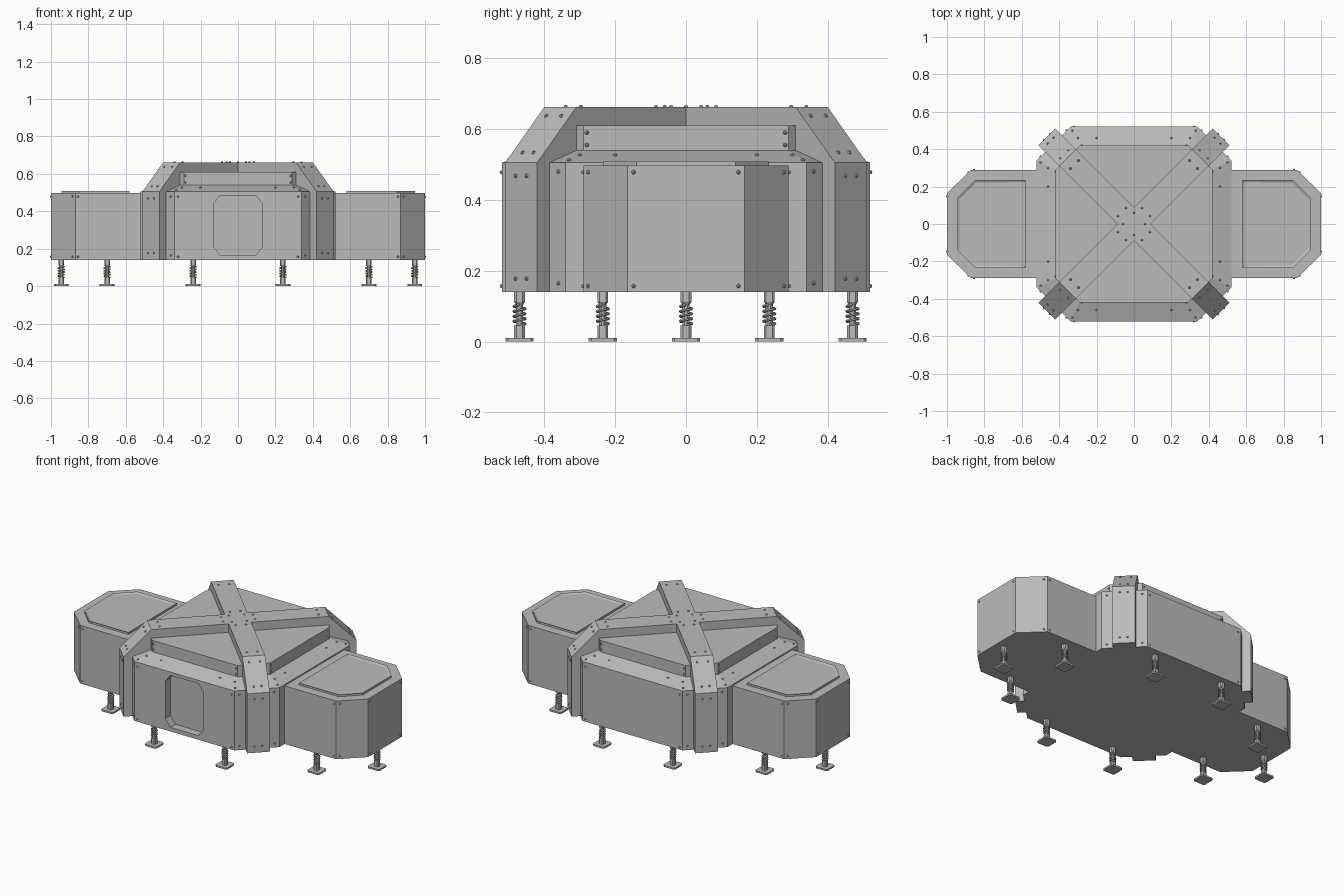
import bpy, bmesh, math
from mathutils import Matrix, Vector

cube = bpy.data.objects.get("Cube")
if cube:
    bpy.data.objects.remove(cube, do_unlink=True)

grey = bpy.data.materials.new("plain_grey")
grey.use_nodes = True
GREY = (0.5, 0.5, 0.5, 1)
grey.diffuse_color = GREY
grey.node_tree.nodes["Principled BSDF"].inputs["Base Color"].default_value = GREY


def add_object(name, mesh):
    if not mesh.materials:
        mesh.materials.append(grey)
    obj = bpy.data.objects.new(name, mesh)
    bpy.context.collection.objects.link(obj)
    return obj


def finish(name, bm):
    bmesh.ops.recalc_face_normals(bm, faces=bm.faces)
    mesh = bpy.data.meshes.new(name)
    bm.to_mesh(mesh)
    bm.free()
    return add_object(name, mesh)


def add_loft(bm, rings):
    """Skin a stack of closed rings and cap both ends."""
    loops = [[bm.verts.new(p) for p in ring] for ring in rings]
    n = len(loops[0])
    for a, b in zip(loops, loops[1:]):
        for i in range(n):
            j = (i + 1) % n
            bm.faces.new((a[i], a[j], b[j], b[i]))
    bm.faces.new(loops[0][::-1])
    bm.faces.new(loops[-1])


def loft(name, rings):
    bm = bmesh.new()
    add_loft(bm, rings)
    return finish(name, bm)


def octagon(half, flat, z):
    quarter = [(half, -flat), (half, flat)]
    return [(x * c - y * s, x * s + y * c, z)
            for c, s in ((1, 0), (0, 1), (-1, 0), (0, -1)) for x, y in quarter]


def at_height(outline, z):
    return [(x, y, z) for x, y in outline]


def apply_boolean(obj, cutter, operation):
    mod = obj.modifiers.new(operation.lower(), 'BOOLEAN')
    mod.operation, mod.solver, mod.object = operation, 'EXACT', cutter
    deps = bpy.context.evaluated_depsgraph_get()
    mesh = bpy.data.meshes.new_from_object(obj.evaluated_get(deps))
    obj.modifiers.clear()
    obj.data = mesh
    bpy.data.objects.remove(cutter, do_unlink=True)


BASE, WALL = 0.14, 0.505

# Central hull with sloped shoulder and raised roof
hull = loft("central_hull", [octagon(0.52, 0.34, BASE), octagon(0.52, 0.34, WALL),
                             octagon(0.42, 0.29, 0.54), octagon(0.42, 0.29, 0.61)])

# Recessed door in the front wall
door = [(-.13, .21), (-.095, .165), (.095, .165), (.13, .21),
        (.13, .44), (.095, .485), (-.095, .485), (-.13, .44)]
cutter = loft("door_cutter", [[(x, y, z) for x, z in door] for y in (-0.6, -0.47)])
apply_boolean(hull, cutter, 'DIFFERENCE')

# Diagonal cross frame
profile = [(-.658, BASE), (-.658, WALL), (-.502, .662), (.502, .662), (.658, WALL), (.658, BASE)]
beams = []
for angle in (45, 135):
    turn = Matrix.Rotation(math.radians(angle), 3, 'Z')
    beams.append(loft("cross_frame", [[turn @ Vector((r, w, z)) for r, z in profile]
                                      for w in (-0.064, 0.064)]))
apply_boolean(beams[0], beams[1], 'UNION')

# Side wings with raised top panels
wing = [(.5, -.29), (.87, -.29), (1, -.165), (1, .165), (.87, .29), (.5, .29)]
panel = [(.58, -.235), (.85, -.235), (.945, -.14), (.945, .14), (.85, .235), (.58, .235)]
for side, label in ((1, "left"), (-1, "right")):
    def mirrored(outline):
        return [(side * x, y) for x, y in outline]
    loft(label + "_wing", [at_height(mirrored(wing), z) for z in (BASE, 0.497)])
    lid = loft(label + "_wing_panel", [at_height(mirrored(panel), z) for z in (0.49, 0.509)])
    # Shallow recess inside the panel rim
    bm = bmesh.new()
    bm.from_mesh(lid.data)
    top = max(bm.faces, key=lambda f: f.calc_center_median().z)
    bmesh.ops.inset_region(bm, faces=[top], thickness=0.015)
    bmesh.ops.translate(bm, verts=top.verts, vec=(0, 0, -0.006))
    bm.to_mesh(lid.data)
    bm.free()

# Sprung leg: foot plate, stem, core, coil and top block
bm = bmesh.new()
add_loft(bm, [octagon(0.04, 0.032, z) for z in (0, 0.01)])
add_loft(bm, [octagon(0.015, 0.009, z) for z in (0.01, 0.045)])
add_loft(bm, [octagon(0.01, 0.004, z) for z in (0.04, 0.112)])
add_loft(bm, [octagon(h, h * 0.6, z) for h, z in ((.01, .104), (.015, .112), (.015, BASE))])
turns, steps = 4, 12
rings = []
for i in range(turns * steps + 1):
    a = math.tau * i / steps
    out = Vector((math.cos(a), math.sin(a), 0))
    centre = out * 0.016 + Vector((0, 0, 0.047 + 0.056 * i / (turns * steps)))
    rings.append([centre + 0.004 * (out * math.cos(t) + Vector((0, 0, math.sin(t))))
                  for t in (math.tau * k / 6 for k in range(6))])
add_loft(bm, rings)
first = finish("leg", bm)
leg_mesh = first.data
bpy.data.objects.remove(first, do_unlink=True)
spots = [(sx * x, sy * y) for x, y in ((.24, .47), (.70, .235)) for sx in (1, -1) for sy in (1, -1)]
for x, y in spots + [(.945, 0), (-.945, 0)]:
    add_object("leg", leg_mesh).location = (x, y, 0)

# Bolt heads, repeated by symmetry
bolts = bmesh.new()


def bolt(x, y, z):
    bmesh.ops.create_uvsphere(bolts, u_segments=8, v_segments=4, radius=0.006,
                              matrix=Matrix.Translation((x, y, z)))


for quarter in range(4):
    spin = Matrix.Rotation(quarter * math.pi / 2, 3, 'Z')
    diag = Matrix.Rotation(quarter * math.pi / 2 + math.pi / 4, 3, 'Z')
    for side in (-1, 1):
        # Shoulder, roof block and chamfered wall
        for x, y, z in ((.3, .46, .526), (.2, .46, .526), (.33, .50, .512),
                        (.28, .42, .59), (.28, .42, .555),
                        (.36, .50, .48), (.36, .50, .165)):
            bolt(*(spin @ Vector((side * x, -y, z))))
        # Frame posts, slopes and top
        for r, z in ((.658, .178), (.658, .468), (.63, .533), (.527, .637), (.45, .662), (.09, .662)):
            bolt(*(diag @ Vector((r, side * (.022 if r > .6 else .03), z))))
    bolt(*(spin @ Vector((0.06, 0, 0.662))))
for sx in (-1, 1):
    for sy in (-1, 1):
        for z in (0.157, 0.478):
            for x, y in ((1, .148), (.885, .276), (.855, .29)):
                bolt(sx * x, sy * y, z)
            bolt(sx * 0.32, sy * 0.52, z)
finish("bolts", bolts)
